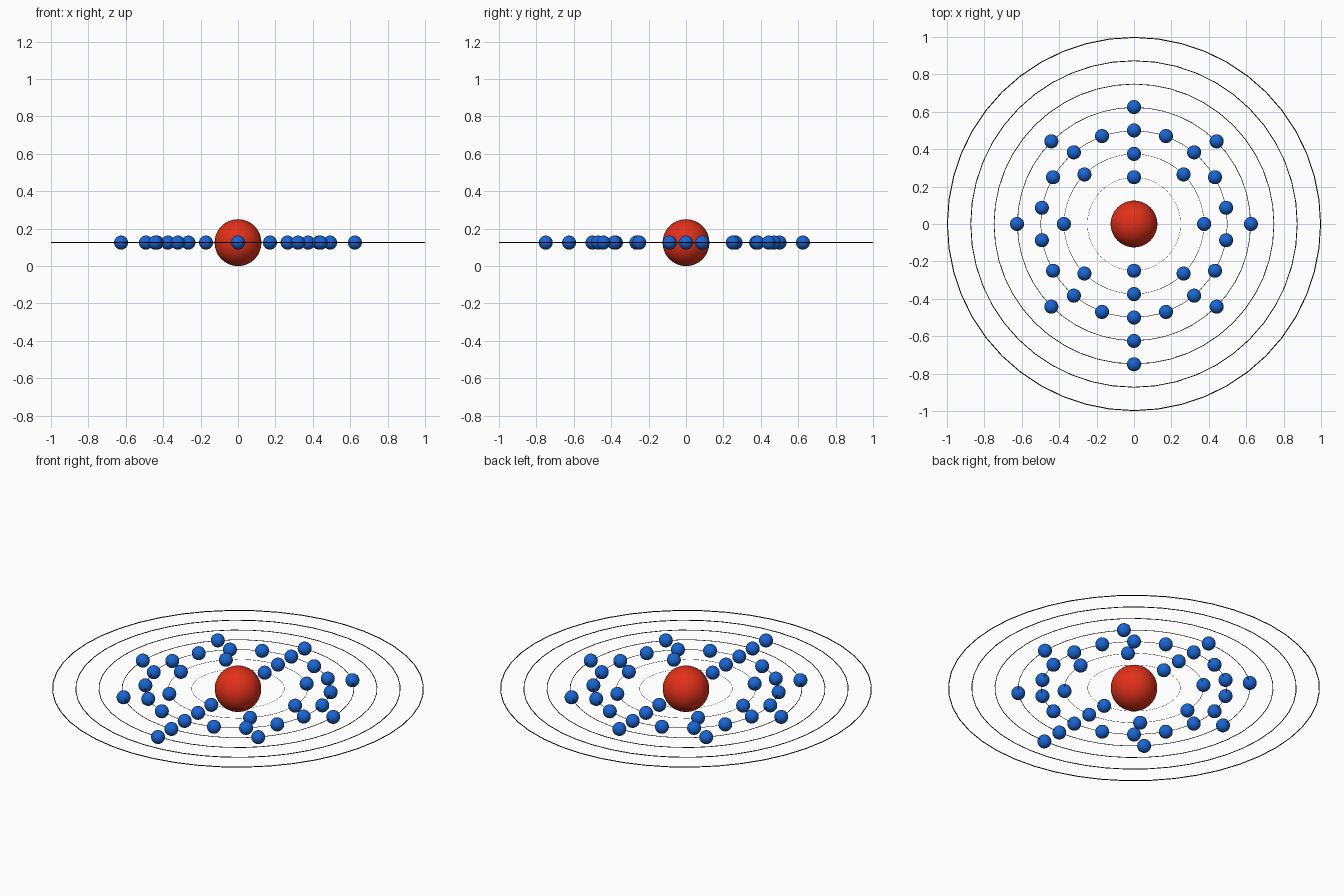
import bpy
from math import cos, sin, pi

if "Cube" in bpy.data.objects:
    bpy.data.objects.remove(bpy.data.objects["Cube"])

Z = 0.125  # height of the orbital plane


def material(name, rgb):
    m = bpy.data.materials.new(name)
    m.diffuse_color = (*rgb, 1)
    m.use_nodes = True
    m.node_tree.nodes["Principled BSDF"].inputs["Base Color"].default_value = m.diffuse_color
    return m


red = material("nucleus_red", (0.75, 0.03, 0.01))
blue = material("electron_blue", (0.01, 0.13, 0.65))
black = material("orbit_black", (0.0, 0.0, 0.0))


def finish(name, mat):
    ob = bpy.context.object
    ob.name = name
    ob.data.materials.append(mat)
    bpy.ops.object.shade_smooth()
    return ob


# Nucleus
bpy.ops.mesh.primitive_uv_sphere_add(segments=48, ring_count=24, radius=0.125, location=(0, 0, Z))
finish("nucleus", red)

# Orbit rings: thickness grows with radius
radii = [0.25 + 0.125 * i for i in range(7)]
for i, r in enumerate(radii, 1):
    bpy.ops.mesh.primitive_torus_add(major_radius=r * 0.9975, minor_radius=r * 0.0025,
                                     major_segments=48, minor_segments=12, location=(0, 0, Z))
    finish(f"orbit_ring_{i}", black)

# Electrons: evenly spaced on each filled shell, all sharing one mesh
mesh = None
for shell, (r, count) in enumerate(zip(radii, (2, 8, 18, 8, 1)), 1):
    for k in range(count):
        a = -pi / 2 + 2 * pi * k / count
        pos = (r * cos(a), r * sin(a), Z)
        name = f"electron_{shell}_{k + 1}"
        if mesh is None:
            bpy.ops.mesh.primitive_uv_sphere_add(segments=32, ring_count=16, radius=0.0375, location=pos)
            mesh = finish(name, blue).data
        else:
            ob = bpy.data.objects.new(name, mesh)
            ob.location = pos
            bpy.context.collection.objects.link(ob)
